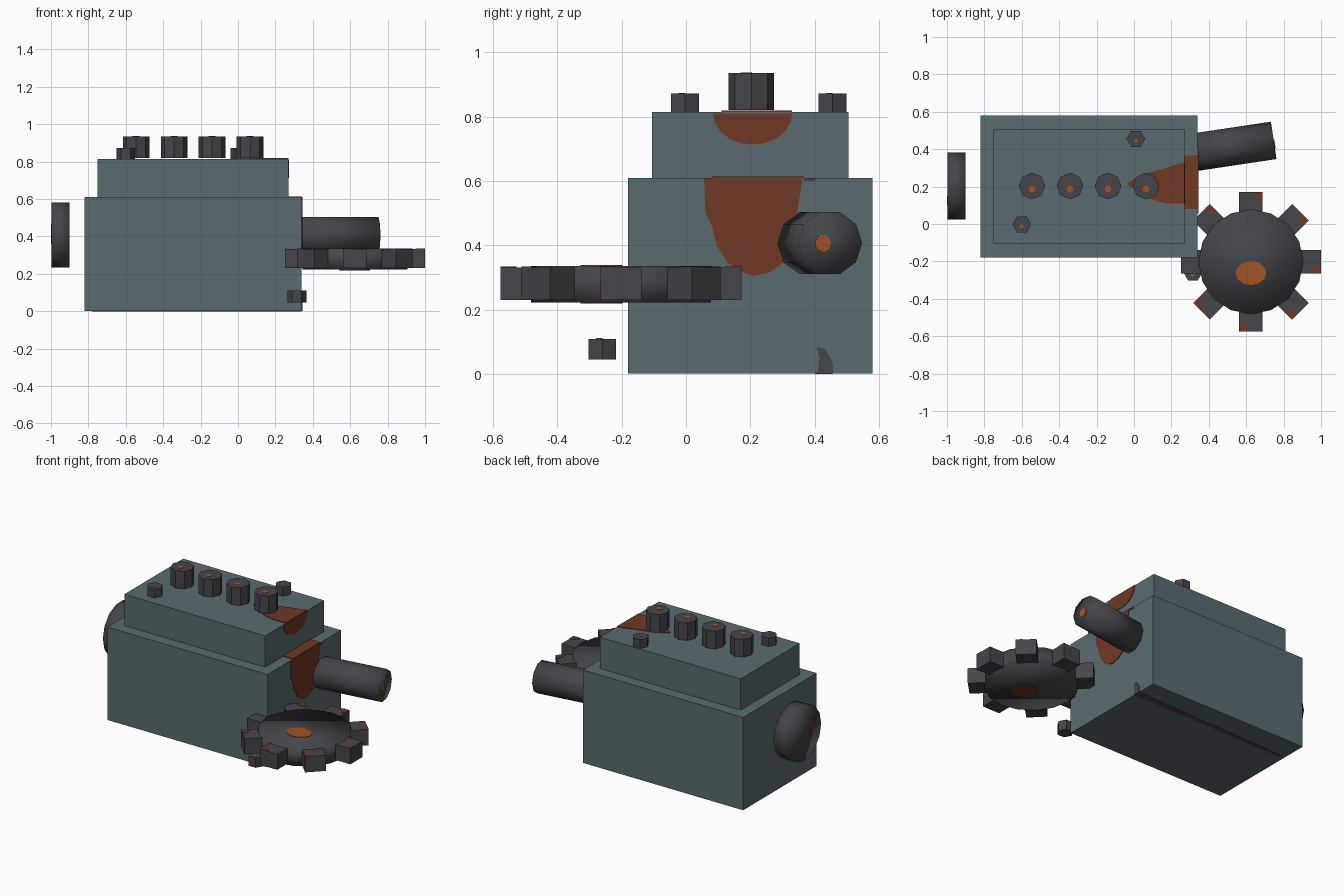
import bpy, bmesh, math
from mathutils import Matrix, Vector

if "Cube" in bpy.data.objects:
    bpy.data.objects.remove(bpy.data.objects["Cube"])


def material(name, rgb):
    m = bpy.data.materials.new(name)
    m.diffuse_color = (*rgb, 1)
    m.use_nodes = True
    m.node_tree.nodes["Principled BSDF"].inputs["Base Color"].default_value = m.diffuse_color
    return m


TEAL = material("teal_grey_paint", (0.102, 0.147, 0.162))
METAL = material("dark_metal", (0.061, 0.060, 0.069))
RUST = material("brown_rust", (0.162, 0.040, 0.019))
ORANGE = material("orange_rust", (0.342, 0.091, 0.019))


def finish(name, bm, mat, smooth=False):
    bmesh.ops.recalc_face_normals(bm, faces=bm.faces)
    me = bpy.data.meshes.new(name)
    for f in bm.faces:
        f.smooth = smooth
    bm.to_mesh(me)
    bm.free()
    me.materials.append(mat)
    ob = bpy.data.objects.new(name, me)
    bpy.context.collection.objects.link(ob)
    return ob


def box(name, lo, hi, mat, turn=Matrix()):
    lo, hi = Vector(lo), Vector(hi)
    size = hi - lo
    bm = bmesh.new()
    bmesh.ops.create_cube(bm, size=1, matrix=turn @ Matrix.Translation((lo + hi) / 2)
                          @ Matrix.Diagonal((*size, 1)))
    return finish(name, bm, mat)


def cylinder(name, start, end, radius, sides, mat, smooth=False, spin=0):
    """Capped cylinder between two points."""
    a, b = Vector(start), Vector(end)
    rot = (b - a).to_track_quat('Z', 'Y').to_matrix().to_4x4()
    bm = bmesh.new()
    bmesh.ops.create_cone(bm, cap_ends=True, segments=sides, radius1=radius, radius2=radius,
                          depth=(b - a).length,
                          matrix=Matrix.Translation((a + b) / 2) @ rot @ Matrix.Rotation(spin, 4, 'Z'))
    return finish(name, bm, mat, smooth)


def plate(name, pts, normal, mat, turn=Matrix(), thick=0.004):
    """Thin painted patch standing slightly proud of a surface."""
    n = Vector(normal) * thick
    bm = bmesh.new()
    low = [bm.verts.new(turn @ Vector(p)) for p in pts]
    top = [bm.verts.new(turn @ (Vector(p) + n)) for p in pts]
    bm.faces.new(top)
    for i in range(len(pts)):
        j = (i + 1) % len(pts)
        bm.faces.new((low[i], low[j], top[j], top[i]))
    bm.faces.new(low[::-1])
    return finish(name, bm, mat)


def dot(name, x, y, z, rx, ry, mat=ORANGE, up=1):
    pts = [(x + rx * math.cos(t * math.pi / 6), y + ry * math.sin(t * math.pi / 6), z) for t in range(12)]
    return plate(name, pts, (0, 0, up), mat)


# Engine block and cylinder head
box("engine_block", (-0.82, -0.18, 0.002), (0.34, 0.58, 0.61), TEAL)
box("cylinder_head", (-0.75, -0.105, 0.61), (0.27, 0.505, 0.815), TEAL)

# Rust running down the right side
plate("block_side_rust", [(0.34, y, z) for y, z in (
    (0.056, 0.61), (0.06, 0.5), (0.08, 0.46), (0.095, 0.4), (0.13, 0.345), (0.17, 0.318), (0.21, 0.305),
    (0.26, 0.316), (0.3, 0.345), (0.33, 0.4), (0.345, 0.5), (0.362, 0.61))], (1, 0, 0), RUST)
plate("block_ledge_rust", [(x, y, 0.61) for x, y in (
    (0.27, 0.08), (0.34, 0.08), (0.34, 0.365), (0.27, 0.365))], (0, 0, 1), RUST)
plate("head_side_rust", [(0.27, 0.207 + 0.123 * math.cos(t * math.pi / 10),
                          0.81 - 0.097 * math.sin(t * math.pi / 10)) for t in range(11)], (1, 0, 0), RUST)
plate("head_top_rust", [(x, y, 0.815) for x, y in (
    (0.27, 0.11), (0.27, 0.33), (0.2, 0.31), (0.1, 0.28), (0.03, 0.26), (-0.04, 0.215),
    (0.03, 0.165), (0.1, 0.13), (0.17, 0.11))], (0, 0, 1), RUST)

# Bare metal scrapes on the block
plate("side_scrape_low", [(0.34, y, z) for y, z in (
    (0.405, 0.085), (0.43, 0.08), (0.455, 0.04), (0.458, 0.002), (0.408, 0.002), (0.415, 0.05))],
    (1, 0, 0), METAL)
plate("side_scrape_high", [(0.34, y, z) for y, z in (
    (0.365, 0.6), (0.4, 0.6), (0.4, 0.61), (0.365, 0.61))], (1, 0, 0), METAL)
plate("bottom_scrape", [(x, y, 0.002) for x, y in (
    (0.34, 0.41), (0.34, 0.455), (-0.78, 0.42), (-0.78, 0.4))], (0, 0, -1), METAL, thick=0.002)

# Row of spark plugs on the head
for i in range(4):
    x = -0.545 + 0.203 * i
    cylinder(f"spark_plug_{i + 1}", (x, 0.203, 0.82), (x, 0.203, 0.935), 0.071, 8, METAL)
    dot(f"spark_plug_rust_{i + 1}", x, 0.187, 0.933, 0.018, 0.018)

# Hexagonal bolts, one lying loose by the block
for i, (x, y, z) in enumerate(((-0.6, -0.003, 0.808), (0.01, 0.455, 0.808), (0.315, -0.26, 0.046))):
    cylinder(f"hex_bolt_{i + 1}", (x, y, z), (x, y, z + 0.064), 0.05, 6, METAL, spin=math.pi / 6)
    dot(f"hex_bolt_rust_{i + 1}", x, y - 0.01, z + 0.062, 0.01, 0.01)

# Pulley wheel on the left end
cylinder("pulley_wheel", (-0.9, 0.203, 0.407), (-0.997, 0.203, 0.407), 0.178, 14, METAL, True, math.pi / 2)
plate("pulley_rust", [(-0.997, y, z) for y, z in (
    (0.15, 0.36), (0.1, 0.41), (0.1, 0.47), (0.13, 0.44))], (-1, 0, 0), RUST, thick=0.003)

# Exhaust pipe, angled toward the back
ang = math.radians(8.5)
d = Vector((math.cos(ang), math.sin(ang), 0))
side = Vector((-d.y, d.x, 0))
tip = Vector((0.747, 0.447, 0.407))
pipe = cylinder("exhaust_pipe", tip - d * 0.47, tip, 0.101, 10, METAL, True)
# turn the section so two corners lie level
first = min((abs((pipe.matrix_world @ v.co).z - tip.z) for v in pipe.data.vertices))
if first > 0.005:
    pipe.data.transform(Matrix.Translation(tip) @ Matrix.Rotation(math.pi / 10, 4, d)
                        @ Matrix.Translation(-tip))
plate("pipe_end_rust", [tip - side * 0.022 + side * 0.025 * math.cos(t * math.pi / 5)
                        + Vector((0, 0, 0.027 * math.sin(t * math.pi / 5))) for t in range(10)],
      d, ORANGE)

# Loose gear with eight teeth
gx, gy = 0.625, -0.202
cylinder("gear_body", (gx, gy, 0.222), (gx, gy, 0.336), 0.28, 16, METAL, True)
dot("gear_top_rust", gx, gy - 0.06, 0.335, 0.082, 0.065)
dot("gear_bottom_rust", gx, gy - 0.06, 0.223, 0.082, 0.065, RUST, -1)
for i in range(8):
    turn = Matrix.Translation((gx, gy, 0)) @ Matrix.Rotation(i * math.pi / 4, 4, 'Z')
    box(f"gear_tooth_{i + 1}", (0.24, -0.063, 0.23), (0.374, 0.063, 0.332), METAL, turn)
    plate(f"tooth_rust_{i + 1}", [(x, y, 0.332) for x, y in (
        (0.374, -0.063), (0.374, -0.02), (0.35, -0.022), (0.325, -0.045), (0.325, -0.063))],
        (0, 0, 1), RUST, turn, 0.003)
